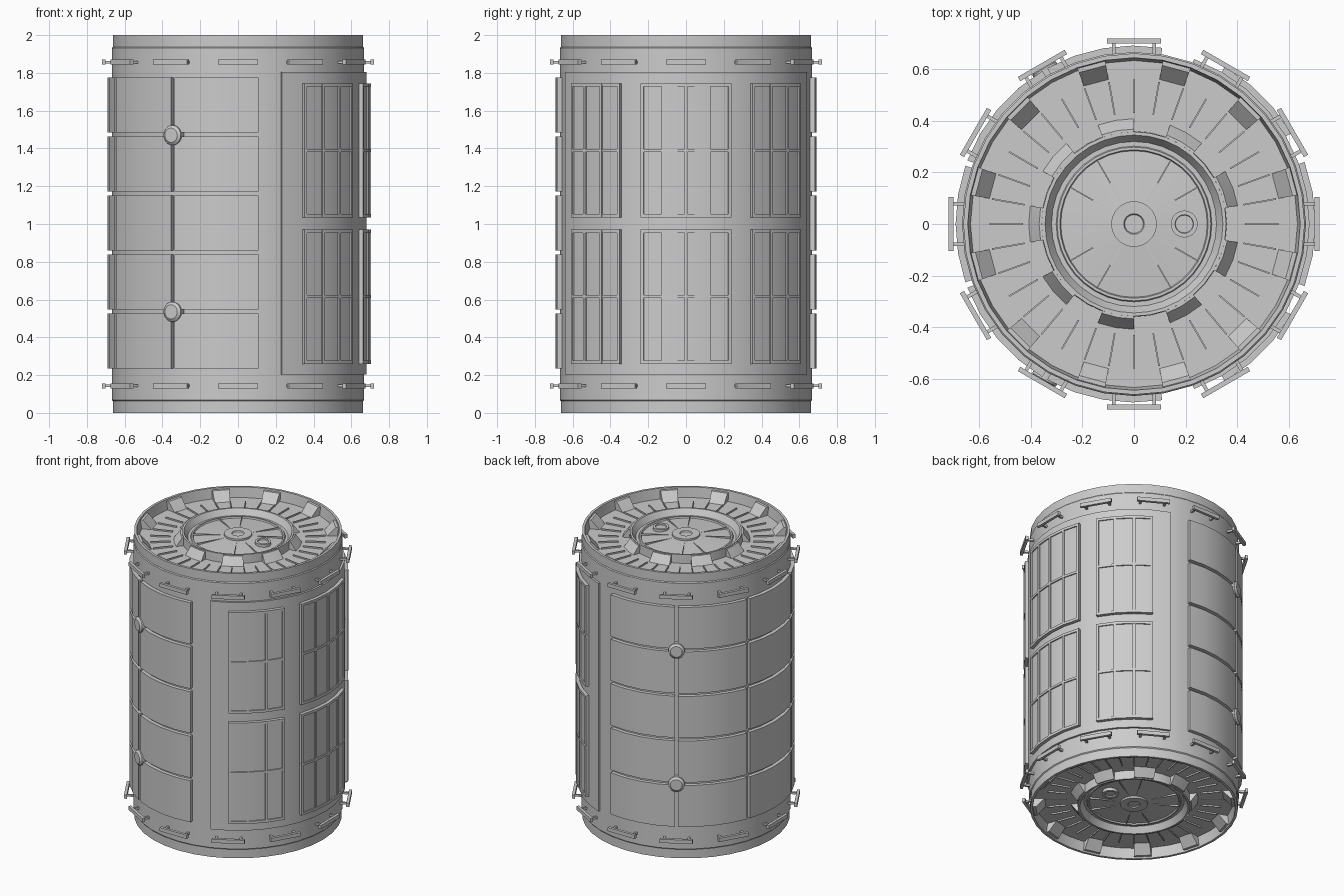
import bpy, bmesh, math
from mathutils import Matrix, Vector

if "Cube" in bpy.data.objects:
    bpy.data.objects.remove(bpy.data.objects["Cube"])

SEG = 10  # degrees per facet: 36-sided cylinder


def finish(name, bm, mirror=False):
    """Geometry is made around z = 0, then lifted to mid height 1."""
    bmesh.ops.remove_doubles(bm, verts=bm.verts, dist=1e-5)
    bmesh.ops.recalc_face_normals(bm, faces=bm.faces)
    me = bpy.data.meshes.new(name)
    bm.to_mesh(me)
    bm.free()
    ob = bpy.data.objects.new(name, me)
    bpy.context.collection.objects.link(ob)
    ob.location.z = 1
    if mirror:
        m = ob.modifiers.new("mirror", 'MIRROR')
        m.use_axis = (False, False, True)
    bpy.ops.object.select_all(action='DESELECT')
    ob.select_set(True)
    bpy.context.view_layer.objects.active = ob
    bpy.ops.object.shade_smooth_by_angle(angle=math.radians(25))
    return ob


def sweep(bm, profile, a0, a1, closed=True):
    """Sweep an (r, z) profile about z from angle a0 to a1 in degrees."""
    n = max(1, round((a1 - a0) / SEG))
    rings = []
    for i in range(n + 1):
        a = math.radians(a0 + (a1 - a0) * i / n)
        rings.append([bm.verts.new((r * math.cos(a), r * math.sin(a), z)) for r, z in profile])
    k = len(profile)
    for p, q in zip(rings, rings[1:]):
        for j in range(k if closed else k - 1):
            bm.faces.new((p[j], p[(j + 1) % k], q[(j + 1) % k], q[j]))
    if closed:
        bm.faces.new(rings[0])
        bm.faces.new(rings[-1])


def slab(bm, r0, r1, z0, z1, a0, a1):
    sweep(bm, [(r0, z0), (r1, z0), (r1, z1), (r0, z1)], a0, a1)


def box(bm, angle, centre, size):
    """Box in a (radial, tangential, z) frame turned to the angle."""
    m = Matrix.Rotation(math.radians(angle), 4, 'Z') @ Matrix.Translation(centre)
    bmesh.ops.create_cube(bm, size=1, matrix=m @ Matrix.Diagonal((*size, 1)))


# Hull with recessed ends, docking ring and hatch
bm = bmesh.new()
sweep(bm, [(.667, 0), (.667, .932), (.662, .938), (.662, 1), (.645, 1), (.634, .93),
           (.36, .93), (.358, .99), (.345, .99), (.32, .95), (.302, .95), (.298, .957),
           (.288, .957), (.284, .948), (.088, .962), (.088, .975), (.04, .975),
           (.036, .968), (0, .968)], 0, 360, closed=False)
finish("hull", bm, True)

# Wedges on the outer rim and around the docking ring
bm = bmesh.new()
for i in range(12):
    sweep(bm, [(.565, .925), (.642, .925), (.642, .99), (.625, .99)], 10 + 30 * i, 20 + 30 * i)
finish("rim_wedges", bm, True)
bm = bmesh.new()
for i in range(9):
    sweep(bm, [(.35, .925), (.412, .925), (.368, .985), (.35, .985)], 10 + 40 * i, 30 + 40 * i)
finish("ring_wedges", bm, True)

# Radial ribs on the end floors
bm = bmesh.new()
for i in range(36):
    box(bm, 10 * i, (.495, 0, .932), (.13, .006, .016))
finish("floor_ribs", bm, True)

# Hatch spokes and porthole
bm = bmesh.new()
for a in (30, 60, 120, 150, 210, 240, 300, 330):
    box(bm, a, (.186, 0, .955), (.2, .005, .012))
finish("hatch_spokes", bm, True)
bm = bmesh.new()
sweep(bm, [(.052, .94), (.052, .972), (.036, .972), (.034, .964), (0, .964)], 0, 360, closed=False)
bmesh.ops.translate(bm, verts=bm.verts, vec=(.195, 0, 0))
finish("hatch_porthole", bm, True)

# Grab rails around both ends
bm = bmesh.new()
for i in range(12):
    box(bm, 30 * i, (.71, 0, .857), (.019, .21, .026))
    for s in (-1, 1):
        box(bm, 30 * i, (.682, s * .078, .857), (.05, .014, .014))
finish("grab_rails", bm, True)

# Shield blankets: five columns by five rows on the -x side
bm = bmesh.new()
for c in range(5):
    for r in range(5):
        zc = .005 + (r - 2) * .3125
        slab(bm, .655, .692, zc - .146, zc + .146, 80.9 + 40 * c, 119.1 + 40 * c)
finish("shield_panels", bm)

# Round fasteners on the shield seams
bm = bmesh.new()
for a in (120, 240):
    for z in (.47, -.465):
        turn = Matrix.Rotation(math.radians(a), 4, 'Z')
        tip = Matrix.Rotation(math.pi / 2, 4, 'Y')
        for r, d1, d2, h in ((.675, .053, .053, .045), (.703, .053, .038, .012)):
            bmesh.ops.create_cone(bm, cap_ends=True, segments=20, radius1=d1, radius2=d2, depth=h,
                                  matrix=turn @ Matrix.Translation((r, 0, z)) @ tip)
finish("shield_fasteners", bm)

# Backing plate on the +x side
bm = bmesh.new()
slab(bm, .655, .681, -.797, .805, -70, 70)
finish("backing_plate", bm)

# Solar panels: glass slabs with raised frames and bars
panes, frames = bmesh.new(), bmesh.new()
for a0, a1 in ((-60, -30), (-20, 20), (30, 60)):
    for z0, z1 in ((-.74, -.03), (.035, .745)):
        slab(panes, .67, .696, z0 + .005, z1 - .005, a0 + .3, a1 - .3)
        for z, h in ((z0 + .009, .009), ((z0 + z1) / 2, .008), (z1 - .009, .009)):
            slab(frames, .67, .704, z - h, z + h, a0, a1)
        for i in range((a1 - a0) // 10 + 1):
            a = min(max(a0 + 10 * i, a0 + .7), a1 - .7)
            slab(frames, .67, .7035, z0 + .001, z1 - .001, a - .65, a + .65)
finish("solar_panes", panes)
finish("solar_frames", frames)
